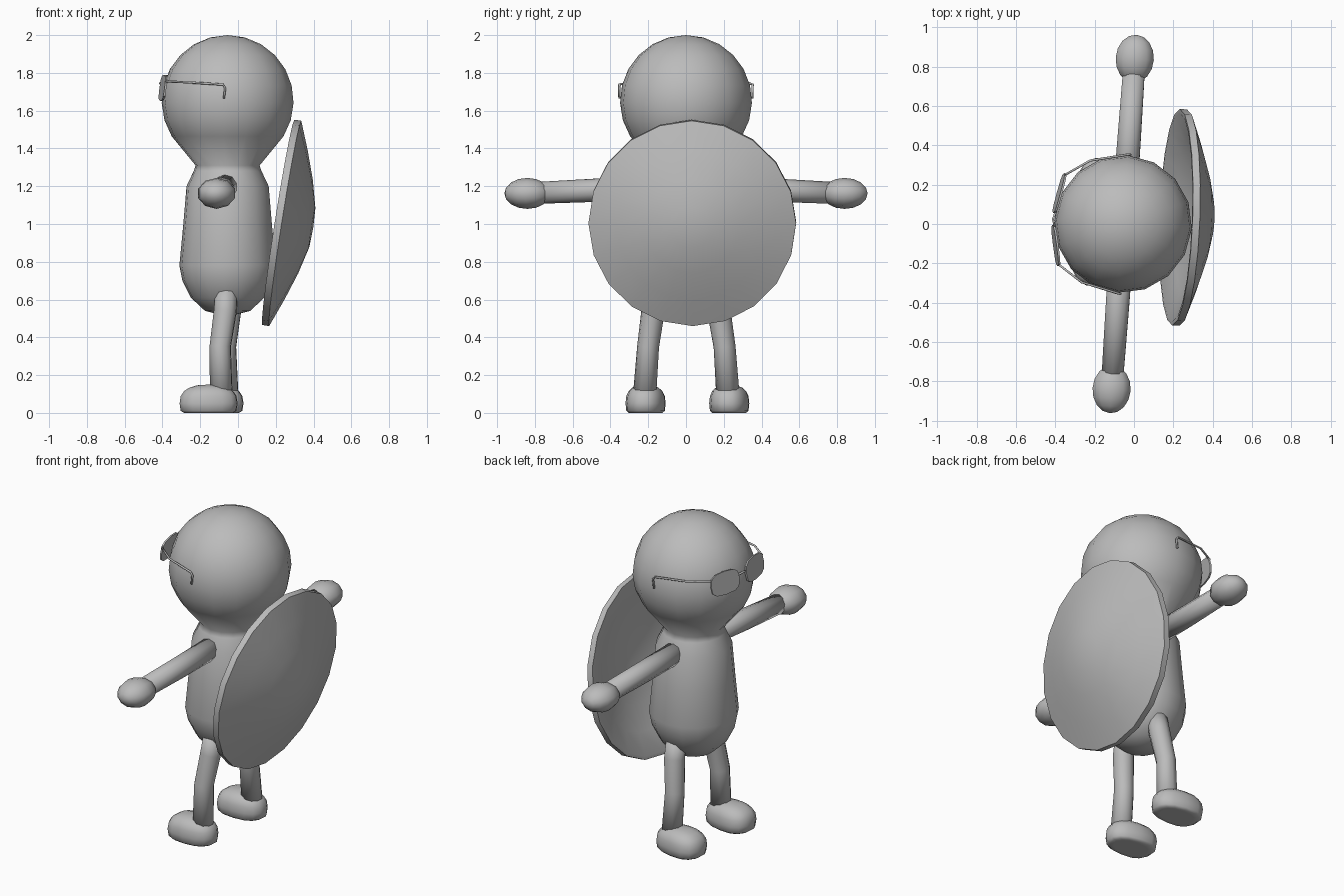
import bpy, bmesh, math
from mathutils import Vector, Matrix

if "Cube" in bpy.data.objects:
    bpy.data.objects.remove(bpy.data.objects["Cube"], do_unlink=True)

grey = bpy.data.materials.new("plain grey")
grey.use_nodes = True
colour = (0.5, 0.5, 0.5, 1)
grey.diffuse_color = colour
grey.node_tree.nodes["Principled BSDF"].inputs["Base Color"].default_value = colour

YAW = -0.07
AXIS_X = -0.055


def finish(name, bm, mirror=False, sharp=None):
    """Turn a bmesh into an object on the figure's own turned axis."""
    bmesh.ops.remove_doubles(bm, verts=bm.verts, dist=0.0005)
    bmesh.ops.recalc_face_normals(bm, faces=bm.faces)
    mesh = bpy.data.meshes.new(name)
    bm.to_mesh(mesh)
    bm.free()
    mesh.materials.append(grey)
    obj = bpy.data.objects.new(name, mesh)
    bpy.context.collection.objects.link(obj)
    obj.location.x = AXIS_X
    obj.rotation_euler.z = YAW
    bpy.ops.object.select_all(action='DESELECT')
    bpy.context.view_layer.objects.active = obj
    obj.select_set(True)
    if sharp:
        bpy.ops.object.shade_smooth_by_angle(angle=math.radians(sharp))
    else:
        bpy.ops.object.shade_smooth()
    if mirror:
        mod = obj.modifiers.new("both sides", 'MIRROR')
        mod.use_axis = (False, True, False)
    return obj


def loft(bm, rings, cap=True):
    """Bridge successive rings of points with quads."""
    rows = [[bm.verts.new(p) for p in ring] for ring in rings]
    n = len(rows[0])
    for a, b in zip(rows, rows[1:]):
        for i in range(n):
            j = (i + 1) % n
            bm.faces.new((a[i], a[j], b[j], b[i]))
    if cap:
        bm.faces.new(rows[0])
        bm.faces.new(rows[-1])


def circle(n, rx, ry, matrix):
    return [matrix @ Vector((rx * math.cos(2 * math.pi * i / n),
                             ry * math.sin(2 * math.pi * i / n), 0)) for i in range(n)]


def lathe(profile, n):
    """Revolve (radius, height) pairs about z."""
    bm = bmesh.new()
    loft(bm, [circle(n, max(r, 0.0001), max(r, 0.0001), Matrix.Translation((0, 0, z)))
              for r, z in profile], cap=False)
    return bm


def tube(points, radii, n):
    """Round tube following a path."""
    bm = bmesh.new()
    pts = [Vector(p) for p in points]
    rings = []
    for i, p in enumerate(pts):
        d = (pts[min(i + 1, len(pts) - 1)] - pts[max(i - 1, 0)]).normalized()
        side = d.cross(Vector((1, 0.01, 0.02))).normalized()
        m = Matrix((side, d.cross(side), d)).transposed().to_4x4()
        rings.append(circle(n, radii[i], radii[i], Matrix.Translation(p) @ m))
    loft(bm, rings)
    return bm


# Head and body in one turned shape
head = [(0.35 * math.sin(a), 1.65 + 0.35 * math.cos(a))
        for a in [math.radians(122) * i / 8 for i in range(9)]]
body = [(0.17, 1.31), (0.18, 1.28), (0.218, 1.2), (0.235, 1.0), (0.256, 0.78),
        (0.24, 0.7), (0.195, 0.61), (0.12, 0.54), (0, 0.51)]
finish("head_and_body", lathe(head + body, 16))

# Arms
finish("arms", tube([(0, 0.12, 1.2), (0, 0.45, 1.18), (0, 0.78, 1.165)],
                    [0.065, 0.062, 0.058], 10), mirror=True)

# Hands
bm = bmesh.new()
bmesh.ops.create_uvsphere(bm, u_segments=10, v_segments=8, radius=1,
                          matrix=Matrix.Translation((0, 0.842, 1.162))
                          @ Matrix.Diagonal((0.102, 0.122, 0.082, 1))
                          @ Matrix.Rotation(math.pi / 2, 4, 'X'))
finish("hands", bm, mirror=True)

# Legs
finish("legs", tube([(0.005, 0.15, 0.66), (0, 0.175, 0.54), (-0.025, 0.203, 0.35),
                     (-0.018, 0.222, 0.08)], [0.06, 0.062, 0.058, 0.062], 10), mirror=True)

# Feet: boxy rounded shoes with flat soles
bm = bmesh.new()
bmesh.ops.create_uvsphere(bm, u_segments=14, v_segments=10, radius=1)
for v in bm.verts:
    s = [math.copysign(abs(c) ** 0.8, c) for c in v.co]
    narrow = 1 - 0.12 * s[0]
    v.co = (-0.085 + 0.155 * s[0], 0.222 + 0.105 * narrow * s[1], max(0, 0.05 + 0.1 * s[2]))
bmesh.ops.dissolve_limit(bm, angle_limit=0.01, verts=bm.verts, edges=bm.edges)
finish("feet", bm, mirror=True, sharp=50)

# Shield: domed shell with a raised rim edge
shield = finish("shield", lathe([(0, 0.15), (0.11, 0.144), (0.25, 0.109), (0.4, 0.058),
                                 (0.55, 0), (0.55, -0.037), (0.53, -0.037), (0.4, 0.018),
                                 (0.25, 0.069), (0, 0.11)], 20), sharp=40)
tilt = math.radians(8.9)
shield.matrix_world = (Matrix.Translation((0.25, 0.033, 1.003)) @ Matrix.Rotation(-0.035, 4, 'Z')
                       @ Matrix.Rotation(math.pi / 2 + tilt, 4, 'Y'))

# Spectacle lenses: thin rounded plates wrapped slightly round the face
place = (Matrix.Translation((-0.334, 0.133, 1.72)) @ Matrix.Rotation(-0.2, 4, 'Z')
         @ Matrix.Rotation(math.pi / 2 + 0.13, 4, 'Y'))
bm = bmesh.new()
rings = []
for depth in (-0.005, 0.005):
    ring = []
    for p in circle(12, 1, 1, Matrix()):
        x, y = [math.copysign(abs(c) ** 0.65, c) for c in p[:2]]
        ring.append(place @ Vector((0.07 * x, 0.105 * y, depth)))
    rings.append(ring)
loft(bm, rings)
finish("spectacle_lenses", bm, mirror=True, sharp=30)

# Spectacle arms with ear hooks, and bridge
finish("spectacle_arms", tube([(-0.31, 0.23, 1.755), (-0.19, 0.31, 1.75), (0, 0.354, 1.738),
                               (0.012, 0.354, 1.72), (0.005, 0.353, 1.665)],
                              [0.006] * 5, 6), mirror=True)
finish("spectacle_bridge", tube([(-0.345, -0.04, 1.735), (-0.358, 0, 1.745),
                                 (-0.345, 0.04, 1.735)], [0.006] * 3, 6))
